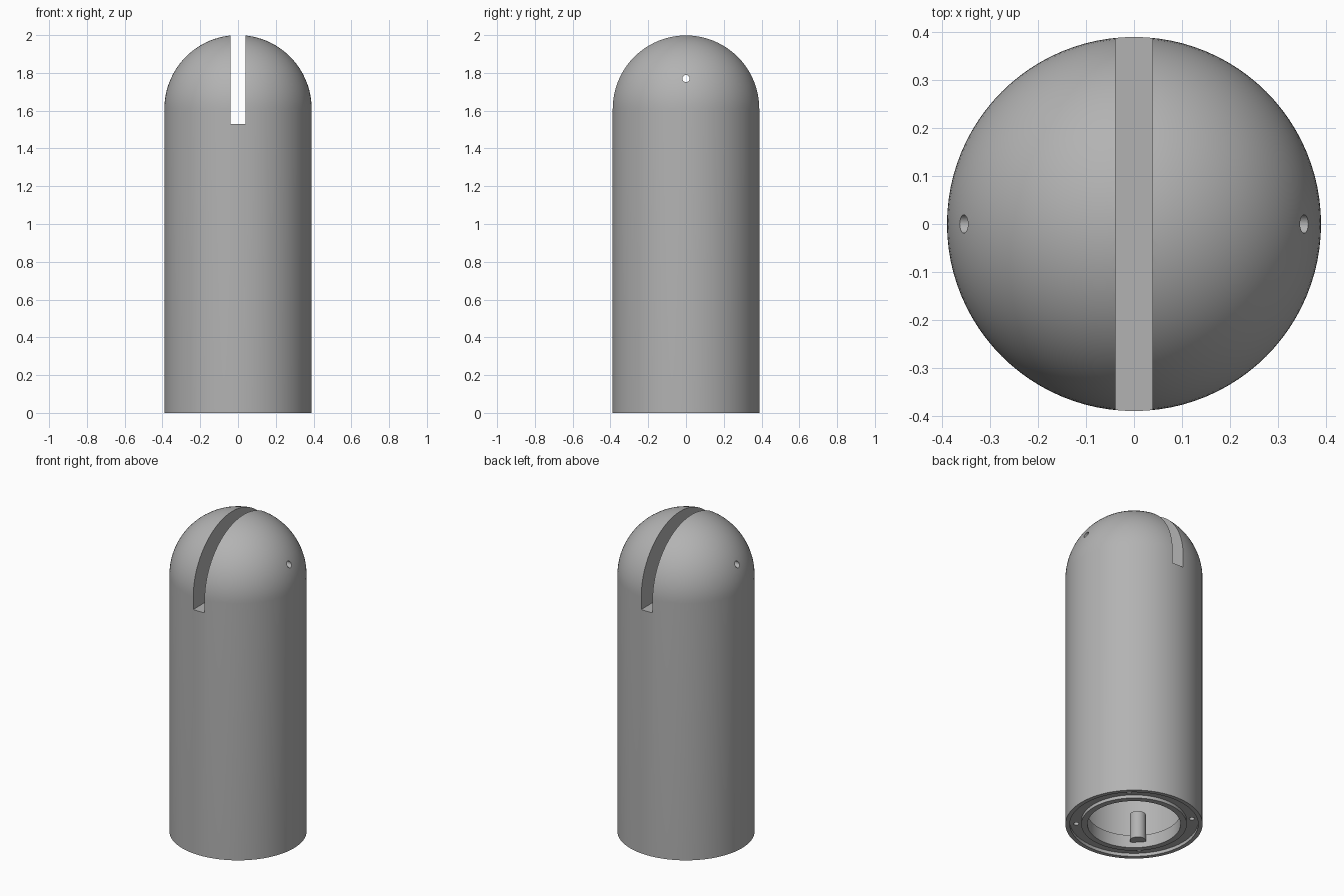
import bpy, bmesh, math
from mathutils import Matrix

if "Cube" in bpy.data.objects:
    bpy.data.objects.remove(bpy.data.objects["Cube"], do_unlink=True)

# One plain grey
GREY = (0.45, 0.45, 0.45, 1)
grey = bpy.data.materials.new("plain grey")
grey.use_nodes = True
grey.diffuse_color = GREY
grey.node_tree.nodes["Principled BSDF"].inputs["Base Color"].default_value = GREY

R, H, SEGS = 0.39, 2.0, 96


def add_object(name, bm):
    bmesh.ops.recalc_face_normals(bm, faces=bm.faces)
    mesh = bpy.data.meshes.new(name)
    bm.to_mesh(mesh)
    bm.free()
    obj = bpy.data.objects.new(name, mesh)
    mesh.materials.append(grey)
    bpy.context.collection.objects.link(obj)
    return obj


def lathe(name, profile):
    bm = bmesh.new()
    verts = [bm.verts.new((r, 0, z)) for r, z in profile]
    edges = [bm.edges.new(pair) for pair in zip(verts, verts[1:])]
    bmesh.ops.spin(bm, geom=verts + edges, cent=(0, 0, 0), axis=(0, 0, 1),
                   angle=math.tau, steps=SEGS)
    bmesh.ops.remove_doubles(bm, verts=bm.verts, dist=1e-5)
    return add_object(name, bm)


def cylinder(name, radius, length, matrix):
    bm = bmesh.new()
    bmesh.ops.create_cone(bm, cap_ends=True, segments=32, radius1=radius,
                          radius2=radius, depth=length, matrix=matrix)
    return add_object(name, bm)


def cut(target, cutter):
    mod = target.modifiers.new("cut", "BOOLEAN")
    mod.operation, mod.solver, mod.object = "DIFFERENCE", "EXACT", cutter
    cutter.hide_render = True
    bpy.context.view_layer.objects.active = target
    bpy.ops.object.modifier_apply(modifier=mod.name)
    bpy.data.objects.remove(cutter, do_unlink=True)


def smooth(obj):
    bpy.ops.object.select_all(action="DESELECT")
    obj.select_set(True)
    bpy.context.view_layer.objects.active = obj
    bpy.ops.object.shade_smooth_by_angle(angle=math.radians(30))


# Domed hollow shell with a shallow groove and an inner lip underneath
dome = [(R * math.sin(a), H - R + R * math.cos(a))
        for a in (math.pi / 2 * i / 24 for i in range(25))]
underside = [(R, 0), (0.365, 0), (0.365, 0.02), (0.30, 0.02), (0.30, 0),
             (0.265, 0), (0.265, 0.08), (0.32, 0.08), (0.32, 1.4), (0, 1.4)]
shell = lathe("domed_shell", dome + underside)

# Slot across the dome, front to back
bm = bmesh.new()
bmesh.ops.create_cube(bm, size=1, matrix=Matrix.Translation((0, 0, 1.53 + 0.5))
                      @ Matrix.Diagonal((0.078, 2, 1, 1)))
cut(shell, add_object("slot_cutter", bm))

# Pin hole through both sides of the dome
cut(shell, cylinder("pin_cutter", 0.019, 2, Matrix.Translation((0, 0, 1.77))
                    @ Matrix.Rotation(math.pi / 2, 4, "Y")))

# Screw holes in the groove, on the diagonals
for i in range(4):
    turn = Matrix.Rotation(math.pi / 4 + i * math.pi / 2, 4, "Z")
    cut(shell, cylinder("screw_cutter", 0.015, 0.12,
                        turn @ Matrix.Translation((0.33, 0, 0.01))))
smooth(shell)

# Short post inside the opening
post = cylinder("inner_post", 0.046, 0.17,
                Matrix.Rotation(math.radians(225), 4, "Z")
                @ Matrix.Translation((0.25, 0, 0.12)))
smooth(post)
